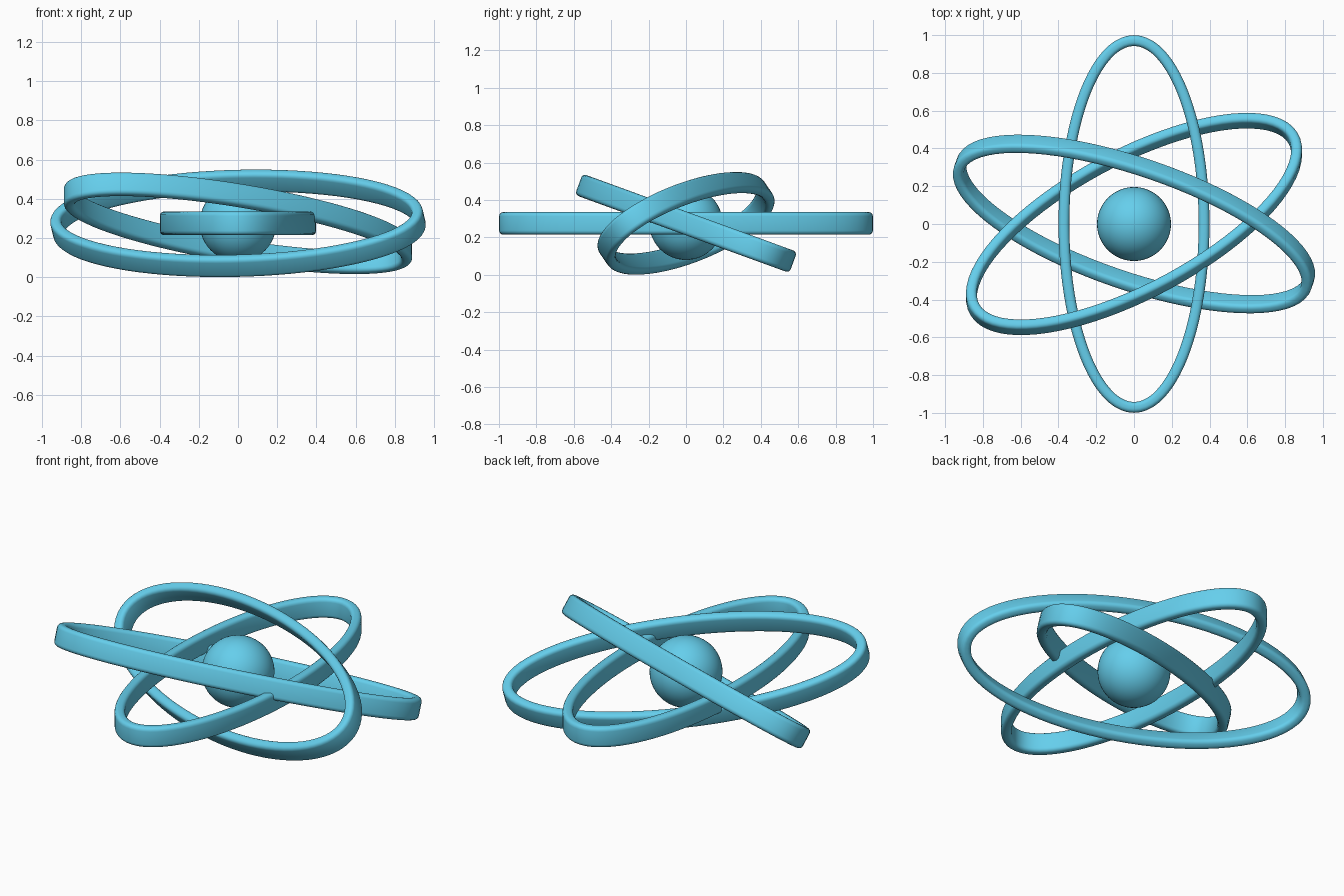
import bpy, bmesh
from math import sin, cos, pi, radians, hypot
from mathutils import Matrix, Vector

if "Cube" in bpy.data.objects:
    bpy.data.objects.remove(bpy.data.objects["Cube"])

CENTRE = Vector((0, 0, 0.275))

mat = bpy.data.materials.new("sky_blue")
mat.diffuse_color = (0.13, 0.62, 0.84, 1)
mat.use_nodes = True
mat.node_tree.nodes["Principled BSDF"].inputs["Base Color"].default_value = mat.diffuse_color


def finish(name, bm, angle):
    bmesh.ops.recalc_face_normals(bm, faces=bm.faces)
    me = bpy.data.meshes.new(name)
    bm.to_mesh(me)
    bm.free()
    me.materials.append(mat)
    ob = bpy.data.objects.new(name, me)
    bpy.context.collection.objects.link(ob)
    bpy.ops.object.select_all(action='DESELECT')
    ob.select_set(True)
    bpy.context.view_layer.objects.active = ob
    bpy.ops.object.shade_smooth_by_angle(angle=radians(angle))
    return ob


def rounded_rect(w, h, r, steps=4):
    # cross-section of the band: radial width w, height h
    pts = []
    for k, (sx, sy) in enumerate(((1, 1), (-1, 1), (-1, -1), (1, -1))):
        for i in range(steps + 1):
            a = (k + i / steps) * pi / 2
            pts.append((sx * (w / 2 - r) + r * cos(a), sy * (h / 2 - r) + r * sin(a)))
    return pts


def orbit_ring(name, rotation, a=0.971, b=0.371, segs=80):
    profile = rounded_rect(0.057, 0.12, 0.022)
    m = Matrix.Translation(CENTRE) @ rotation
    bm = bmesh.new()
    loops = []
    for i in range(segs):
        t = 2 * pi * i / segs
        nx, ny = b * cos(t), a * sin(t)
        n = hypot(nx, ny)
        loops.append([bm.verts.new(m @ Vector((a * cos(t) + u * nx / n, b * sin(t) + u * ny / n, v)))
                      for u, v in profile])
    k = len(profile)
    for i in range(segs):
        p, q = loops[i], loops[(i + 1) % segs]
        for j in range(k):
            bm.faces.new((p[j], p[(j + 1) % k], q[(j + 1) % k], q[j]))
    finish(name, bm, 40)


def rot(deg, axis):
    return Matrix.Rotation(radians(deg), 4, axis)


# three elliptical orbits: one level, two tilted
orbit_ring("level_orbit", rot(90, 'Z'))
orbit_ring("tilted_orbit_a", rot(-20, 'X') @ rot(30, 'Z'))
orbit_ring("tilted_orbit_b", rot(-19, 'Z') @ rot(36, 'X'))

# nucleus ball
bm = bmesh.new()
bmesh.ops.create_uvsphere(bm, u_segments=48, v_segments=24, radius=0.196,
                          matrix=Matrix.Translation(CENTRE))
finish("nucleus", bm, 60)
